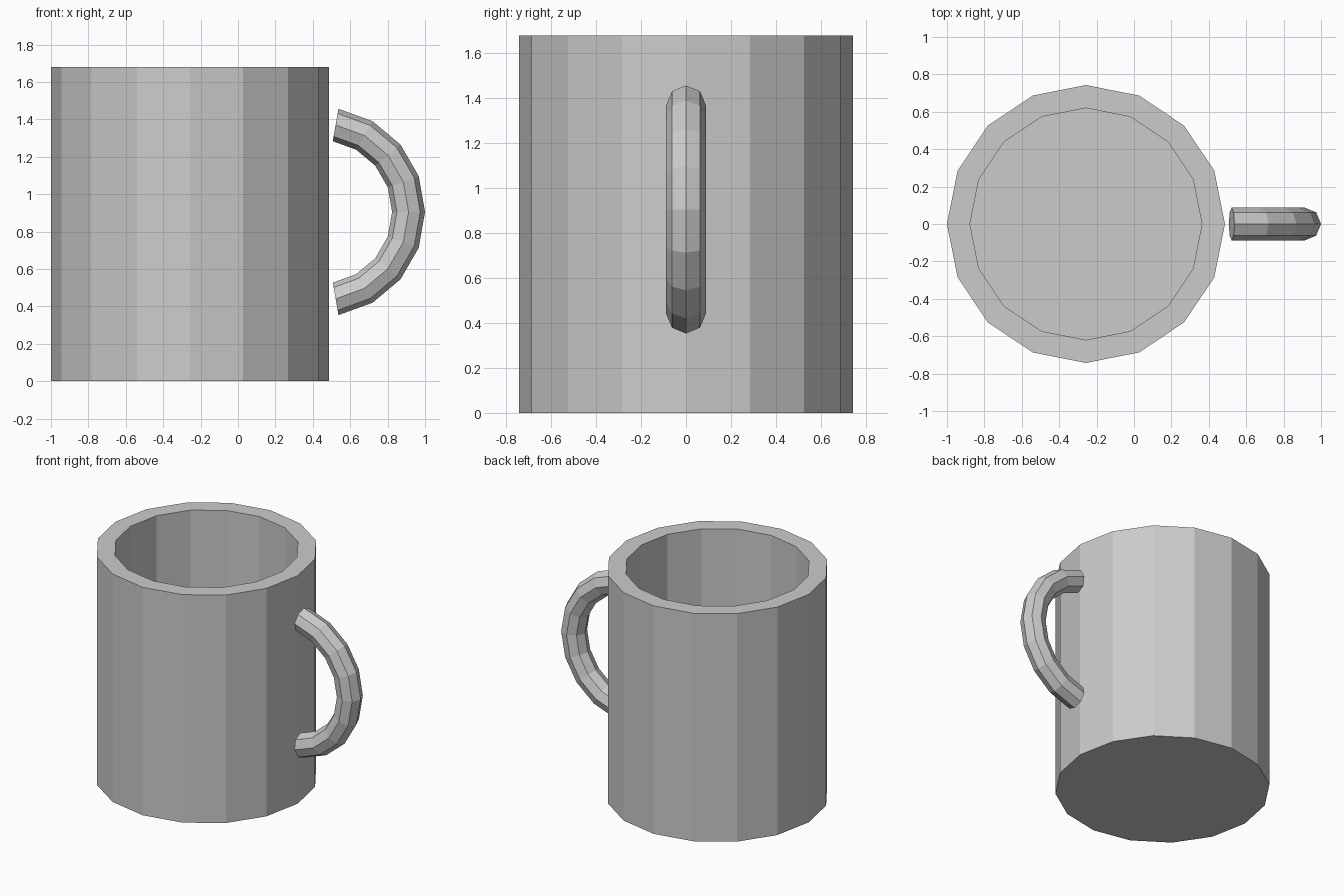
import bpy
import bmesh
from math import cos, sin, radians
from mathutils import Matrix, Vector

cube = bpy.data.objects.get("Cube")
if cube:
    bpy.data.objects.remove(cube, do_unlink=True)

grey = bpy.data.materials.new("plain grey")
grey.use_nodes = True
colour = (0.6, 0.6, 0.6, 1)
grey.diffuse_color = colour
grey.node_tree.nodes["Principled BSDF"].inputs["Base Color"].default_value = colour


def finish(bm, name):
    """Turn a bmesh into a flat-shaded object."""
    bmesh.ops.recalc_face_normals(bm, faces=bm.faces)
    mesh = bpy.data.meshes.new(name)
    bm.to_mesh(mesh)
    bm.free()
    mesh.materials.append(grey)
    obj = bpy.data.objects.new(name, mesh)
    bpy.context.collection.objects.link(obj)
    return obj


def polygon_ring(bm, sides, place):
    """Ring of vertices, each positioned by a function of its angle."""
    return [bm.verts.new(place(radians(360 * i / sides))) for i in range(sides)]


def bridge(bm, a, b):
    for i in range(len(a)):
        j = (i + 1) % len(a)
        bm.faces.new((a[i], a[j], b[j], b[i]))


def loft(bm, rings):
    """Skin consecutive rings and cap both ends."""
    for a, b in zip(rings, rings[1:]):
        bridge(bm, a, b)
    bm.faces.new(rings[0])
    bm.faces.new(rings[-1])


# Cup: outer wall, rim, inner wall and floor from one (radius, height) profile
CUP_X, RADIUS, WALL, HEIGHT = -0.257, 0.743, 0.123, 1.68
profile = [(RADIUS, 0), (RADIUS, HEIGHT),
           (RADIUS - WALL, HEIGHT), (RADIUS - WALL, WALL)]
bm = bmesh.new()
loft(bm, [polygon_ring(bm, 16, lambda t: (CUP_X + r * cos(t), r * sin(t), z))
          for r, z in profile])
finish(bm, "cup_body")

# Handle: octagonal section swept along an arc in the xz plane
centre = Vector((0.44, 0, 0.905))
ARC, TUBE = 0.472, 0.088
bm = bmesh.new()
rings = []
for angle in range(-80, 81, 20):
    turn = Matrix.Rotation(radians(-angle), 3, "Y")
    rings.append(polygon_ring(bm, 8, lambda t: centre + turn @ Vector(
        (ARC + TUBE * cos(t), TUBE * sin(t), 0))))
loft(bm, rings)
finish(bm, "handle")
